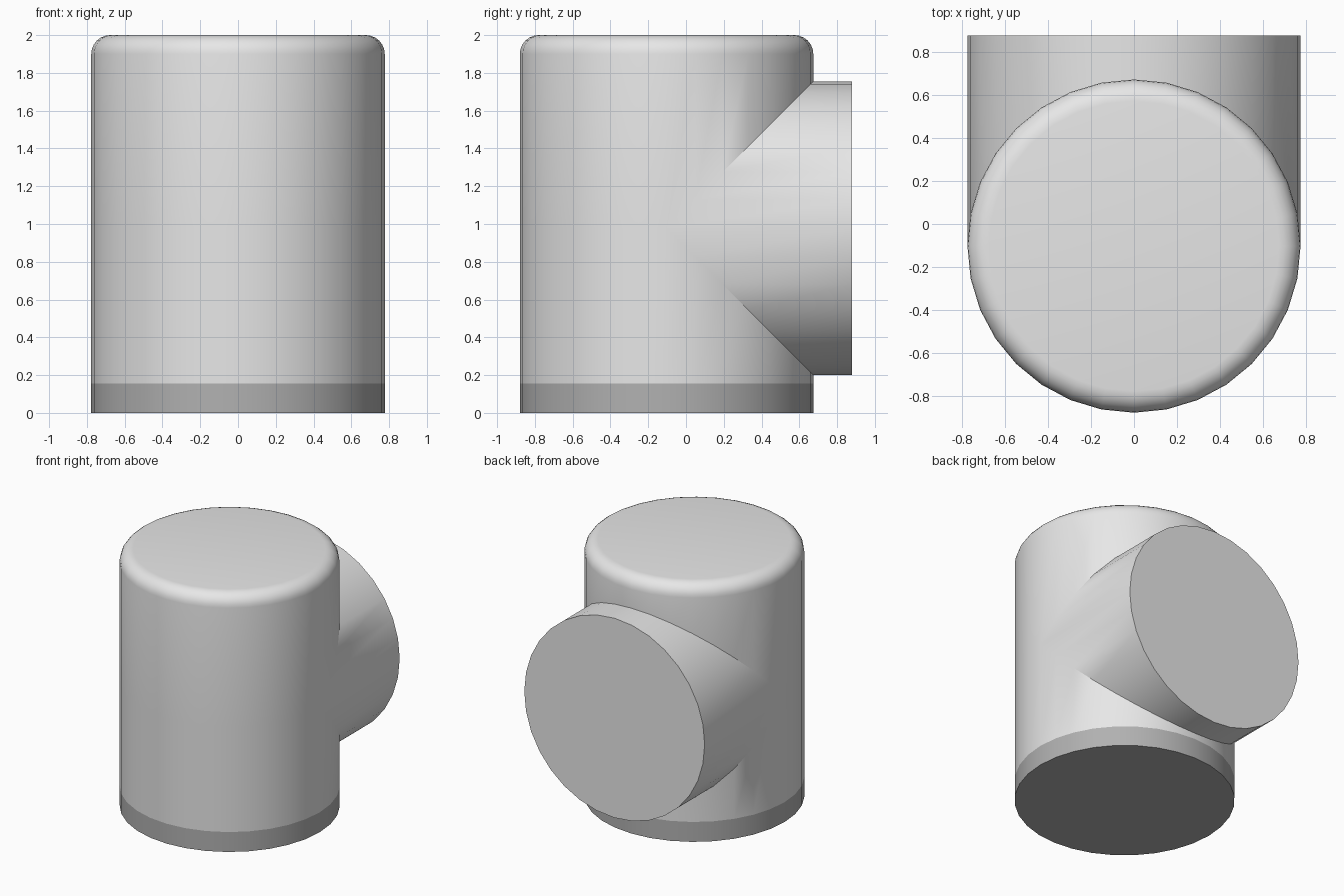
import bpy, bmesh, math

if "Cube" in bpy.data.objects:
    bpy.data.objects.remove(bpy.data.objects["Cube"])

R, N = 0.777, 32          # shared radius and side count
CY, CZ = -0.103, 0.978    # body axis y, branch axis z
BAND, TOP, FILLET, END = 0.155, 2.0, 0.1, 0.88


def material(name, v):
    m = bpy.data.materials.new(name)
    m.diffuse_color = (v, v, v, 1)
    m.use_nodes = True
    m.node_tree.nodes["Principled BSDF"].inputs["Base Color"].default_value = m.diffuse_color
    return m


bm = bmesh.new()
angles = [2 * math.pi * i / N for i in range(N)]


def ring(fn):
    return [bm.verts.new(fn(a)) for a in angles]


def bridge(lo, hi, keep=lambda i: True):
    for i in range(N):
        if keep(i):
            j = (i + 1) % N
            bm.faces.new((lo[i], lo[j], hi[j], hi[i]))


def level(r, z):
    return ring(lambda a: (r * math.cos(a), CY + r * math.sin(a), z))


def mitre(sign):
    # body ring that follows the seam where the branch leaves the wall
    return ring(lambda a: (R * math.cos(a), CY + R * math.sin(a),
                           CZ + sign * max(0, R * math.sin(a))))


# upright body: base band, wall with branch opening, rounded top
base, band = level(R, 0), level(R, BAND)
seam_lo, seam_hi = mitre(-1), mitre(1)
bridge(base, band)
bridge(band, seam_lo)
prev = seam_hi
for k in range(7):
    t = math.pi / 2 * k / 6
    cur = level(R - FILLET + FILLET * math.cos(t), TOP - FILLET + FILLET * math.sin(t))
    bridge(prev, cur)
    prev = cur
bm.faces.new(prev)
bm.faces.new(list(reversed(base)))

# side branch, mitred onto the body
start = ring(lambda a: (R * math.cos(a), CY + abs(R * math.sin(a)), CZ + R * math.sin(a)))
end = ring(lambda a: (R * math.cos(a), END, CZ + R * math.sin(a)))
bridge(start, end)
bm.faces.new(end)

# weld the seam
bmesh.ops.remove_doubles(bm, verts=bm.verts, dist=0.0005)
bmesh.ops.recalc_face_normals(bm, faces=bm.faces)

# darker base band and underside
for f in bm.faces:
    f.material_index = 1 if f.calc_center_median().z < BAND else 0

mesh = bpy.data.meshes.new("pipe_tee")
bm.to_mesh(mesh)
bm.free()
mesh.materials.append(material("light grey", 0.8))
mesh.materials.append(material("mid grey", 0.44))
obj = bpy.data.objects.new("pipe_tee", mesh)
bpy.context.collection.objects.link(obj)
bpy.context.view_layer.objects.active = obj
obj.select_set(True)
bpy.ops.object.shade_smooth_by_angle(angle=math.radians(35))
